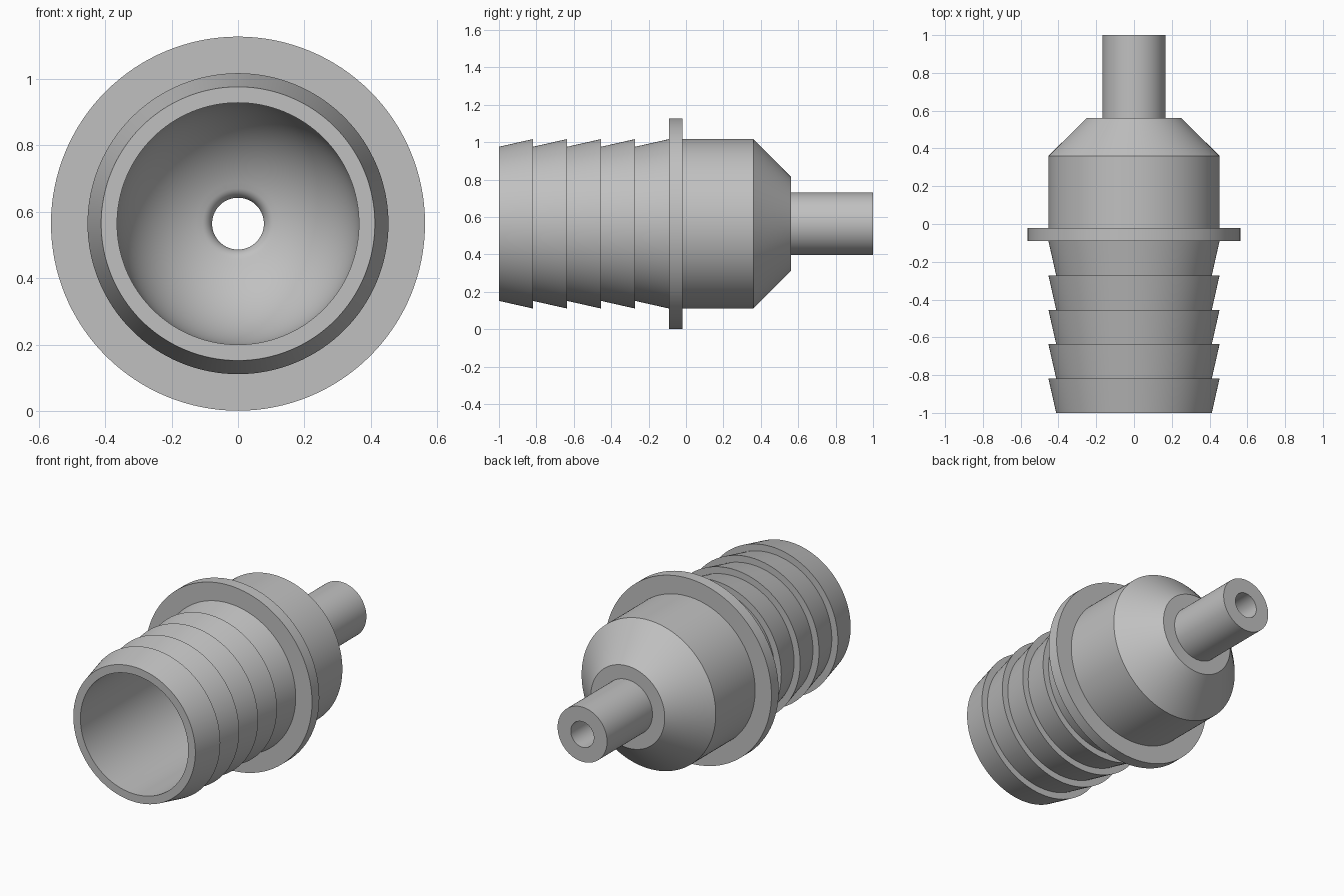
import bpy, bmesh
from math import sin, cos, pi, asin, sqrt, radians
from mathutils import Vector

cube = bpy.data.objects.get("Cube")
if cube:
    bpy.data.objects.remove(cube, do_unlink=True)

AXIS_Z = 0.564
grey = bpy.data.materials.new("light_grey")
grey.use_nodes = True
colour = (0.53, 0.53, 0.53, 1)
grey.diffuse_color = colour
grey.node_tree.nodes["Principled BSDF"].inputs["Base Color"].default_value = colour


def lathe(name, profile, steps=128):
    """Revolve a closed (y, radius) profile about the y axis."""
    bm = bmesh.new()
    verts = [bm.verts.new((r, y, 0)) for y, r in profile]
    edges = [bm.edges.new((verts[i - 1], v)) for i, v in enumerate(verts)]
    bmesh.ops.spin(bm, geom=verts + edges, cent=(0, 0, 0), axis=(0, 1, 0),
                   angle=2 * pi, steps=steps)
    bmesh.ops.remove_doubles(bm, verts=bm.verts, dist=1e-5)
    bmesh.ops.recalc_face_normals(bm, faces=bm.faces)
    mesh = bpy.data.meshes.new(name)
    bm.to_mesh(mesh)
    bm.free()
    mesh.materials.append(grey)
    obj = bpy.data.objects.new(name, mesh)
    obj.location = Vector((0, 0, AXIS_Z))
    bpy.context.collection.objects.link(obj)
    bpy.ops.object.select_all(action='DESELECT')
    obj.select_set(True)
    bpy.context.view_layer.objects.active = obj
    bpy.ops.object.shade_smooth_by_angle(angle=radians(25))
    return obj


# Hose barbs: five tapered teeth running up to the flange
BODY, ROOT, BORE, HOLE = 0.453, 0.412, 0.364, 0.078
pitch = 0.182
profile = []
for i in range(5):
    y = -1 + i * pitch
    profile += [(y, ROOT), (y + pitch, BODY)]

# Flange, body, tapered shoulder and outlet tube
profile += [(-0.09, 0.563), (-0.02, 0.563), (-0.02, BODY), (0.36, BODY),
            (0.562, 0.25), (0.562, 0.167), (1, 0.167), (1, HOLE)]

# Rounded lip where the narrow hole meets the domed chamber
dome_y, lip = 0.15, 0.04
lip_r = HOLE + lip
lip_y = dome_y + sqrt((BORE + lip) ** 2 - lip_r ** 2)
tilt = asin(lip_r / (BORE + lip))
for i in range(9):
    a = pi / 2 - (pi / 2 - tilt) * i / 8
    profile.append((lip_y - lip * cos(a), lip_r - lip * sin(a)))

# Hemispherical chamber end, then the straight bore to the open mouth
for i in range(1, 25):
    a = tilt + (pi / 2 - tilt) * i / 24
    profile.append((dome_y + BORE * cos(a), BORE * sin(a)))
profile.append((-1, BORE))

lathe("barbed_hose_fitting", profile)
